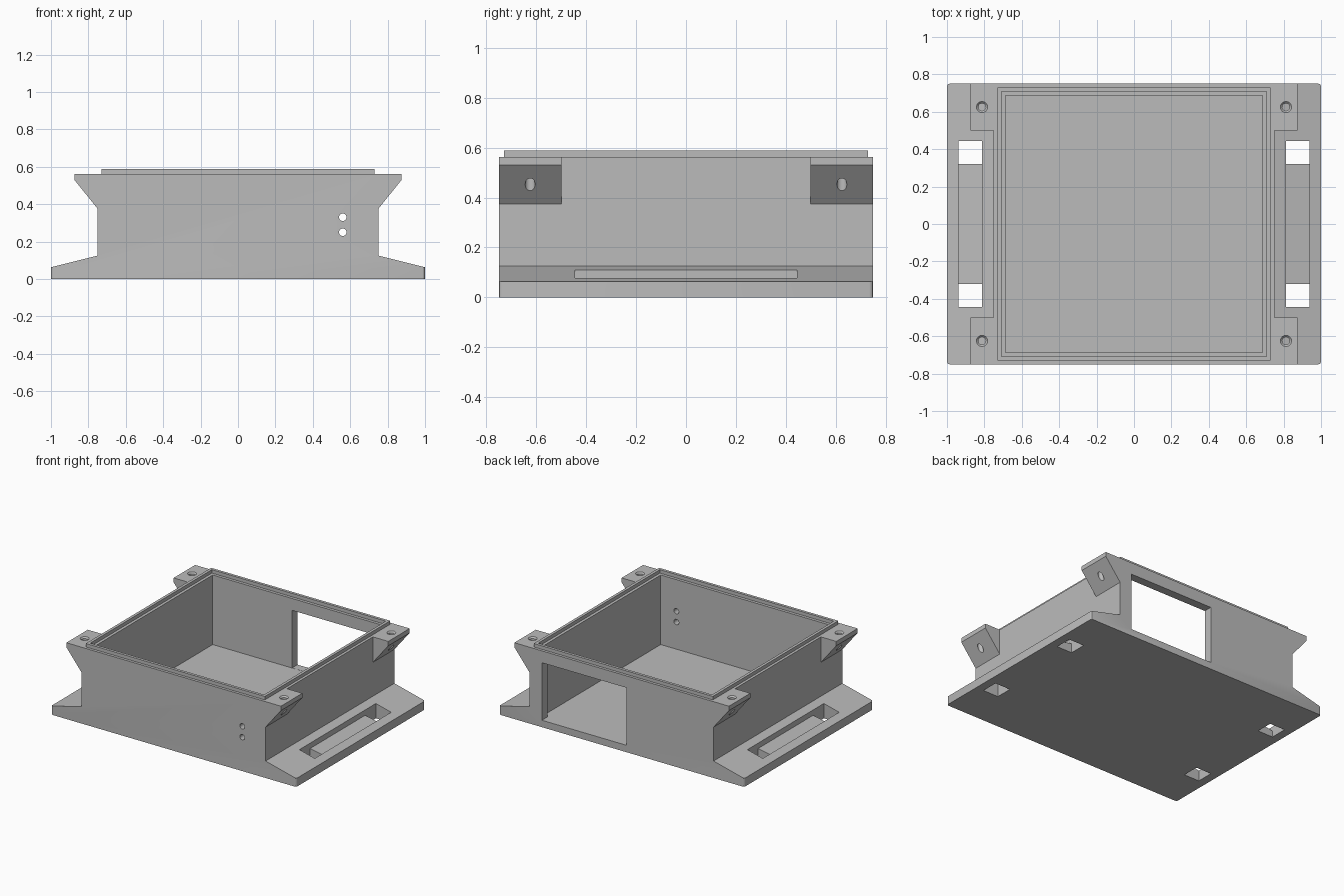
import bpy
import bmesh
from math import radians
from mathutils import Matrix

cube = bpy.data.objects.get("Cube")
if cube:
    bpy.data.objects.remove(cube, do_unlink=True)

grey = bpy.data.materials.new("mid_grey")
grey.use_nodes = True
colour = (0.5, 0.5, 0.5, 1)
grey.diffuse_color = colour
grey.node_tree.nodes["Principled BSDF"].inputs["Base Color"].default_value = colour

SIDE = 0.75      # half width of the case body
CAVITY = 0.6875  # half width of the hollow
RIM = 0.5625     # top of the walls
FLOOR = 0.05
FOOT = 0.0625    # flange edge height
EAR_Y = 0.5


def finish(name, bm):
    bmesh.ops.recalc_face_normals(bm, faces=bm.faces)
    mesh = bpy.data.meshes.new(name)
    bm.to_mesh(mesh)
    bm.free()
    obj = bpy.data.objects.new(name, mesh)
    bpy.context.collection.objects.link(obj)
    mesh.materials.append(grey)
    return obj


def prism(name, profile, y0, y1, bevel_x=None):
    """Extrude an x-z profile along y, rounding upright edges at |x| = bevel_x."""
    bm = bmesh.new()
    face = bm.faces.new([bm.verts.new((x, y0, z)) for x, z in profile])
    new = bmesh.ops.extrude_face_region(bm, geom=[face])["geom"]
    bmesh.ops.translate(bm, vec=(0, y1 - y0, 0),
                        verts=[v for v in new if isinstance(v, bmesh.types.BMVert)])
    if bevel_x:
        edges = [e for e in bm.edges
                 if all(abs(abs(v.co.x) - bevel_x) < 1e-4 for v in e.verts)
                 and abs(e.verts[0].co.z - e.verts[1].co.z) > 0.01]
        bmesh.ops.bevel(bm, geom=edges, offset=0.015, segments=3,
                        profile=0.5, affect='EDGES')
    return finish(name, bm)


def box(name, x0, x1, y0, y1, z0, z1):
    return prism(name, [(x0, z0), (x1, z0), (x1, z1), (x0, z1)], y0, y1)


def cylinder(name, at, r0, r1, depth, rot=Matrix()):
    bm = bmesh.new()
    bmesh.ops.create_cone(bm, cap_ends=True, segments=24, radius1=r0, radius2=r1,
                          depth=depth, matrix=Matrix.Translation(at) @ rot)
    return finish(name, bm)


def boolean(target, tool, operation='DIFFERENCE'):
    mod = target.modifiers.new(tool.name, 'BOOLEAN')
    mod.operation = operation
    mod.solver = 'EXACT'
    mod.object = tool
    bpy.context.view_layer.objects.active = target
    bpy.ops.object.modifier_apply(modifier=mod.name)
    bpy.data.objects.remove(tool, do_unlink=True)


# Case body with sloped mounting flanges
half = [(1, 0), (1, FOOT), (SIDE, 0.125), (SIDE, RIM)]
case = prism("case_body", half + [(-x, z) for x, z in reversed(half)],
             -SIDE, SIDE, bevel_x=1)

# Hollow, rear window and the two indicator holes in the front
boolean(case, box("hollow", -CAVITY, CAVITY, -CAVITY, CAVITY, FLOOR, 1))
boolean(case, box("window", -0.04, 0.65, 0.6, 0.9, FLOOR + 0.001, 0.475))
for z in (0.25, 0.33):
    boolean(case, cylinder("indicator_hole", (0.56, -0.72, z), 0.02, 0.02, 0.2,
                           Matrix.Rotation(radians(90), 4, 'X')))

for sx in (-1, 1):
    # Strap slots: a recess along the slope, open to the underside at both ends
    boolean(case, prism("strap_recess", [(sx * 0.8125, 0.07), (sx * 0.9375, 0.045),
                                         (sx * 0.9375, 0.2), (sx * 0.8125, 0.2)],
                        -0.445, 0.445))
    for sy in (-1, 1):
        ys = sorted((sy * 0.32, sy * 0.445))
        xs = sorted((sx * 0.8125, sx * 0.9375))
        boolean(case, box("strap_hole", *xs, *ys, -0.1, 0.15))

# Corner screw ears with chamfered holes
for sx in (-1, 1):
    for sy in (-1, 1):
        profile = [(sx * x, z) for x, z in
                   ((0.75, 0.375), (0.875, 0.53), (0.875, RIM), (0.75, RIM))]
        ear = prism(("left" if sx > 0 else "right") + ("_rear" if sy > 0 else "_front")
                    + "_screw_ear", profile, *sorted((sy * EAR_Y, sy * SIDE)))
        at = (sx * 0.8125, sy * 0.625)
        boolean(ear, cylinder("screw_hole", (*at, 0.5), 0.02, 0.02, 0.4))
        boolean(ear, cylinder("screw_chamfer", (*at, RIM), 0.02, 0.04, 0.02))

# Raised tongue around the rim that locates the lid
tongue = box("rim_tongue", -0.73, 0.73, -0.73, 0.73, RIM - 0.01, 0.588)
boolean(tongue, box("tongue_inside", -0.709, 0.709, -0.709, 0.709, 0, 1))
boolean(case, tongue, 'UNION')

# Smooth the round holes while keeping the edges crisp
bpy.ops.object.select_all(action='DESELECT')
for obj in bpy.context.scene.objects:
    if obj.type == 'MESH':
        obj.select_set(True)
bpy.context.view_layer.objects.active = case
bpy.ops.object.shade_smooth_by_angle(angle=radians(30))
